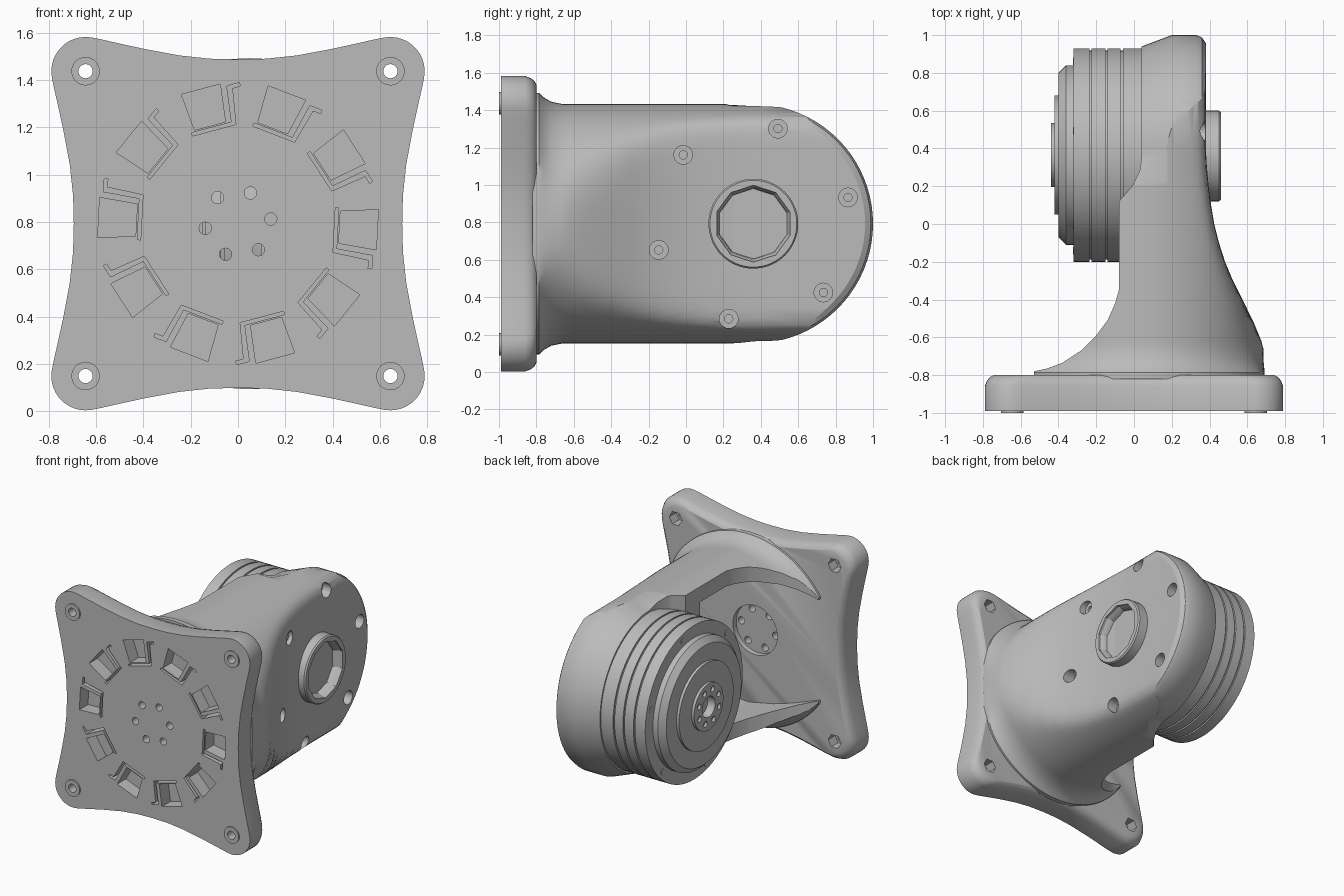
import bpy, bmesh
from math import sin, cos, pi, radians

if "Cube" in bpy.data.objects:
    bpy.data.objects.remove(bpy.data.objects["Cube"])

grey = bpy.data.materials.new("plain_grey")
grey.use_nodes = True
grey.diffuse_color = (0.5, 0.5, 0.5, 1)
grey.node_tree.nodes["Principled BSDF"].inputs["Base Color"].default_value = (0.5, 0.5, 0.5, 1)

MID = 0.793     # height of the centre
JOINT = 0.36    # y of the motor axis

PLACE = {"x": lambda p, q, t: (t, p, q),
         "y": lambda p, q, t: (p, t, q),
         "z": lambda p, q, t: (p, q, t)}


def loft(name, sections, axis):
    """Skin a list of (position, 2D outline) sections along an axis."""
    bm = bmesh.new()
    rings = [[bm.verts.new(PLACE[axis](p, q, t)) for p, q in pts] for t, pts in sections]
    n = len(rings[0])
    for a, b in zip(rings, rings[1:]):
        for i in range(n):
            j = (i + 1) % n
            bm.faces.new((a[i], a[j], b[j], b[i]))
    bm.faces.new(rings[0][::-1])
    bm.faces.new(rings[-1])
    bmesh.ops.recalc_face_normals(bm, faces=bm.faces)
    mesh = bpy.data.meshes.new(name)
    bm.to_mesh(mesh)
    bm.free()
    mesh.materials.append(grey)
    ob = bpy.data.objects.new(name, mesh)
    bpy.context.collection.objects.link(ob)
    return ob


def circle(cx, cy, r, n, start=0.0):
    return [(cx + r * cos(start + 2 * pi * i / n), cy + r * sin(start + 2 * pi * i / n))
            for i in range(n)]


def lathe(name, profile, axis, cx, cy, n=64, start=0.0):
    return loft(name, [(t, circle(cx, cy, r, n, start)) for t, r in profile], axis)


def prism(name, pts, a, b, axis):
    return loft(name, [(a, pts), (b, pts)], axis)


def combine(ob, other, mode="DIFFERENCE"):
    """Apply a boolean and discard the cutter."""
    mod = ob.modifiers.new("cut", "BOOLEAN")
    mod.operation = mode
    mod.solver = "EXACT"
    mod.object = other
    bpy.context.view_layer.objects.active = ob
    bpy.ops.object.modifier_apply(modifier=mod.name)
    bpy.data.objects.remove(other)


# Mounting plate: four round lobes joined by hollow sides
edge = [(-0.58, 0.78), (-0.5, 0.762), (-0.4, 0.74), (-0.25, 0.712), (-0.12, 0.698), (0, 0.695)]
edge += [(-x, y) for x, y in edge[-2::-1]]
lobe = [(0.645 + 0.145 * cos(radians(a)), 0.645 + 0.145 * sin(radians(a)))
        for a in range(100, -11, -10)]
outline = []
for k in range(4):
    for x, y in edge + lobe:
        for _ in range(k):
            x, y = y, -x
        outline.append((x, y))


def plate_ring(s):
    return [(x * s, MID + y * s) for x, y in outline]


plate = loft("mounting_plate", [(y, plate_ring(s)) for y, s in
             [(-0.99, 1), (-0.86, 1), (-0.83, 0.985), (-0.81, 0.965), (-0.8, 0.94)]], "y")

# Corner bosses with through holes and hexagonal nut pockets
for sx in (-1, 1):
    for sz in (-1, 1):
        x, z = 0.645 * sx, MID + 0.645 * sz
        boss = lathe("corner_boss", [(-1.0, 0.06), (-0.95, 0.06)], "y", x, z, 32)
        combine(boss, lathe("bore", [(-1.1, 0.03), (-0.7, 0.03)], "y", x, z, 24))
        combine(plate, lathe("bore", [(-1.1, 0.03), (-0.7, 0.03)], "y", x, z, 24))
        combine(plate, lathe("nut_pocket", [(-0.88, 0.052), (-0.7, 0.052)], "y", x, z, 6))

# Round recess behind the plate centre and its six holes
combine(plate, lathe("recess", [(-0.84, 0.18), (-0.7, 0.18)], "y", 0, MID, 48))
for k in range(6):
    a = radians(8 + 60 * k)
    combine(plate, lathe("small_hole", [(-1.1, 0.026), (-0.7, 0.026)], "y",
                         0.14 * cos(a), MID + 0.14 * sin(a), 20))


# Ring of ten flat pockets, each with a thin hooked slit
def polar(pts, a):
    return [(u * cos(a) - v * sin(a), MID + u * sin(a) + v * cos(a)) for u, v in pts]


pocket = [(0.43, -0.06), (0.59, -0.08), (0.59, 0.09), (0.43, 0.075)]
slit = [(0.408, 0.09), (0.408, -0.1), (0.56, -0.125), (0.56, -0.16),
        (0.575, -0.16), (0.575, -0.105), (0.422, -0.085), (0.422, 0.09)]
for k in range(10):
    a = radians(-3 + 36 * k)
    combine(plate, prism("pocket", polar(pocket, a), -1.05, -0.89, "y"))
    combine(plate, prism("slit", polar(slit, a), -1.05, -0.89, "y"))


# Bracket body: flared tube whose outer side narrows softly to a flat cheek
def body_section(r, cheek):
    pts = []
    for i in range(120):
        c, s = cos(2 * pi * i / 120), sin(2 * pi * i / 120)
        d = (r ** -22 + (max(c, 0) / (cheek - 0.05)) ** 22) ** (-1 / 22)
        pts.append((0.05 + d * c, MID + d * s))
    return pts


stations = [(-0.82, 0.7, 0.695), (-0.785, 0.7, 0.695), (-0.76, 0.675, 0.7), (-0.72, 0.652, 0.71),
            (-0.66, 0.64, 0.74), (-0.62, 0.64, 0.7), (-0.53, 0.64, 0.642), (-0.4, 0.64, 0.575),
            (-0.3, 0.64, 0.524), (-0.2, 0.64, 0.482), (-0.1, 0.64, 0.45), (0, 0.64, 0.425),
            (0.1, 0.64, 0.408), (0.2, 0.64, 0.395), (0.3, 0.64, 0.386), (0.4, 0.64, 0.38),
            (1.1, 0.64, 0.38)]
body = loft("bracket_body", [(y, body_section(r, cheek)) for y, r, cheek in stations], "y")

# Trim the motor side to its plan outline
plan = [(0.9, -0.9), (0.9, 1.1), (0.04, 1.1), (0.04, 0.35), (0.03, 0.28), (-0.01, 0.2),
        (-0.08, 0.12), (-0.08, -0.35), (-0.1, -0.42), (-0.14, -0.51), (-0.2, -0.59),
        (-0.28, -0.67), (-0.38, -0.735), (-0.46, -0.765), (-0.53, -0.78), (-0.53, -0.9)]
combine(body, prism("plan_outline", plan, -0.2, 1.8, "z"), "INTERSECT")


def rounded_end(r):
    arc = [(JOINT + r * cos(pi * i / 40 - pi / 2), MID + r * sin(pi * i / 40 - pi / 2))
           for i in range(41)]
    sides = [(0.2, 0.645), (-0.6, 0.645), (-0.68, 0.75), (-1, 0.75)]
    return arc + [(y, MID + h) for y, h in sides] + [(y, MID - h) for y, h in sides[::-1]]


combine(body, loft("end_outline", [(x, rounded_end(r)) for x, r in
        [(-0.9, 0.58), (0.04, 0.58), (0.2, 0.64), (0.33, 0.64), (0.36, 0.628),
         (0.385, 0.59), (0.9, 0.59)]], "x"), "INTERSECT")

# Hollow inside the tube, running out between two pointed walls on the motor side
bore = [(0.05 + 0.54 * cos(pi * i / 32 - pi / 2), MID + 0.54 * sin(pi * i / 32 - pi / 2))
        for i in range(33)]
taper = [(-0.15, 0.5), (-0.3, 0.455), (-0.53, 0.37), (-0.75, 0.28)]
bore += [(x, MID + h) for x, h in taper] + [(x, MID - h) for x, h in taper[::-1]]
hollow = prism("hollow", bore, -0.9, -0.05, "y")
inner = [(0.57, -1), (0.57, -0.65), (0.46, -0.4), (0.34, -0.2), (0.25, 0), (-0.9, 0), (-0.9, -1)]
combine(hollow, prism("inner_plan", inner, -0.2, 1.8, "z"), "INTERSECT")
combine(body, hollow)

# Six counterbored screws round the joint
for k in range(6):
    a = radians(15.5 + 60 * k)
    y, z = JOINT + 0.525 * cos(a), MID + 0.525 * sin(a)
    seat = 0.39 if y < 0.1 else 0.31
    combine(body, lathe("counterbore", [(seat - 0.03, 0.022), (seat, 0.022), (seat, 0.05), (0.8, 0.05)],
                        "x", y, z, 24))

# Collar with a ten-sided socket
collar = lathe("bearing_collar", [(0.3, 0.24), (0.45, 0.24), (0.46, 0.232)], "x", JOINT, MID)
combine(collar, lathe("socket", [(0.39, 0.188), (0.42, 0.192), (0.44, 0.205), (0.6, 0.205)], "x",
                      JOINT, MID, 10, pi / 2))

# Motor: grooved drum, stepped face and central bore
R = 0.565
drum = [(0.1, R)]
for g in (-0.065, -0.145, -0.23):
    drum += [(g + 0.006, R), (g + 0.006, R - 0.012), (g - 0.006, R - 0.012), (g - 0.006, R)]
drum += [(-0.32, R), (-0.32, 0.475), (-0.36, 0.475), (-0.4, 0.435), (-0.4, 0.315), (-0.42, 0.315),
         (-0.42, 0.17), (-0.44, 0.17), (-0.44, 0.075), (-0.38, 0.075)]
motor = lathe("motor_drum", drum, "x", JOINT + 0.005, MID, 80)
for k in range(8):
    a = radians(20 + 45 * k)
    combine(motor, lathe("hub_hole", [(-0.5, 0.02), (-0.42, 0.02)], "x",
                         JOINT + 0.122 * cos(a), MID + 0.122 * sin(a), 16))
for k in range(6):
    a = radians(15 + 60 * k)
    lathe("rim_screw", [(-0.323, 0.02), (-0.3, 0.02)], "x",
          JOINT + 0.52 * cos(a), MID + 0.52 * sin(a), 16)

# Smooth the round surfaces and keep the edges crisp
bpy.ops.object.select_all(action="DESELECT")
for ob in bpy.context.collection.objects:
    if ob.type == "MESH":
        ob.select_set(True)
bpy.context.view_layer.objects.active = plate
bpy.ops.object.shade_smooth_by_angle(angle=radians(30))
